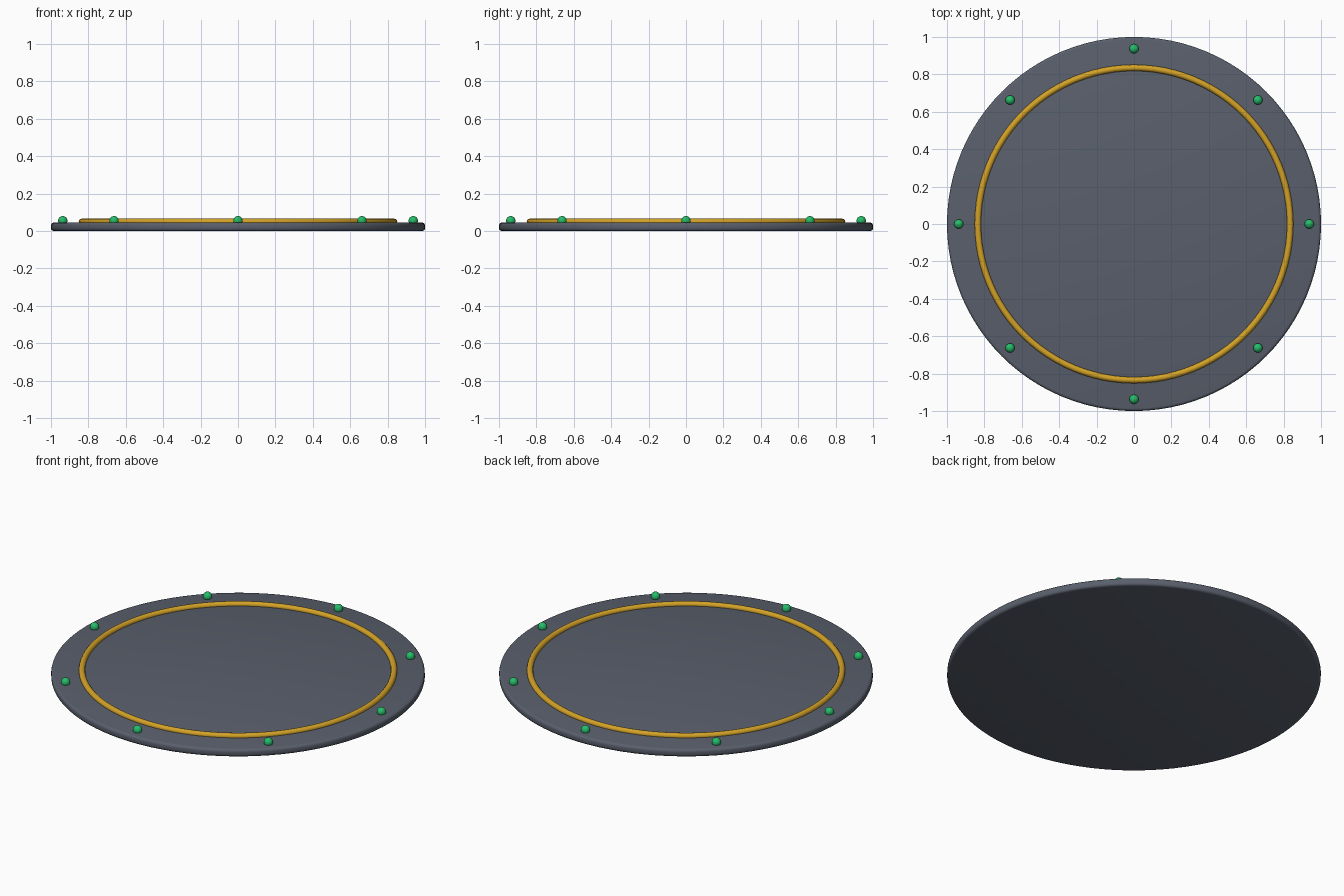
import bpy
import math

cube = bpy.data.objects.get("Cube")
if cube:
    bpy.data.objects.remove(cube, do_unlink=True)


def make_material(name, rgb):
    mat = bpy.data.materials.new(name)
    mat.use_nodes = True
    color = (*rgb, 1.0)
    mat.diffuse_color = color
    mat.node_tree.nodes["Principled BSDF"].inputs["Base Color"].default_value = color
    return mat


def finish(name, mat):
    obj = bpy.context.object
    obj.name = name
    obj.data.materials.append(mat)
    bpy.ops.object.shade_smooth_by_angle(angle=math.radians(40))
    return obj


slate = make_material("slate_grey", (0.10, 0.115, 0.15))
amber = make_material("amber_yellow", (0.65, 0.36, 0.02))
green = make_material("signal_green", (0.02, 0.50, 0.14))

PAD_HEIGHT = 0.045
LIGHT_COUNT = 8
LIGHT_ORBIT = 0.937

# Round pad with softened rims
bpy.ops.mesh.primitive_cylinder_add(vertices=96, radius=1, depth=PAD_HEIGHT,
                                    location=(0, 0, PAD_HEIGHT / 2))
pad = bpy.context.object
bevel = pad.modifiers.new("rim_bevel", "BEVEL")
bevel.width = 0.015
bevel.segments = 3
bevel.limit_method = "ANGLE"
bpy.ops.object.modifier_apply(modifier=bevel.name)
finish("pad", slate)

# Raised boundary ring
bpy.ops.mesh.primitive_torus_add(major_radius=0.835, minor_radius=0.017,
                                 major_segments=96, minor_segments=12,
                                 location=(0, 0, 0.049))
finish("boundary_ring", amber)

# Edge lights evenly spaced around the rim
for i in range(LIGHT_COUNT):
    angle = math.tau * i / LIGHT_COUNT
    bpy.ops.mesh.primitive_uv_sphere_add(
        segments=16, ring_count=10, radius=0.025,
        location=(LIGHT_ORBIT * math.cos(angle), LIGHT_ORBIT * math.sin(angle), 0.055))
    finish(f"edge_light_{i + 1}", green)
